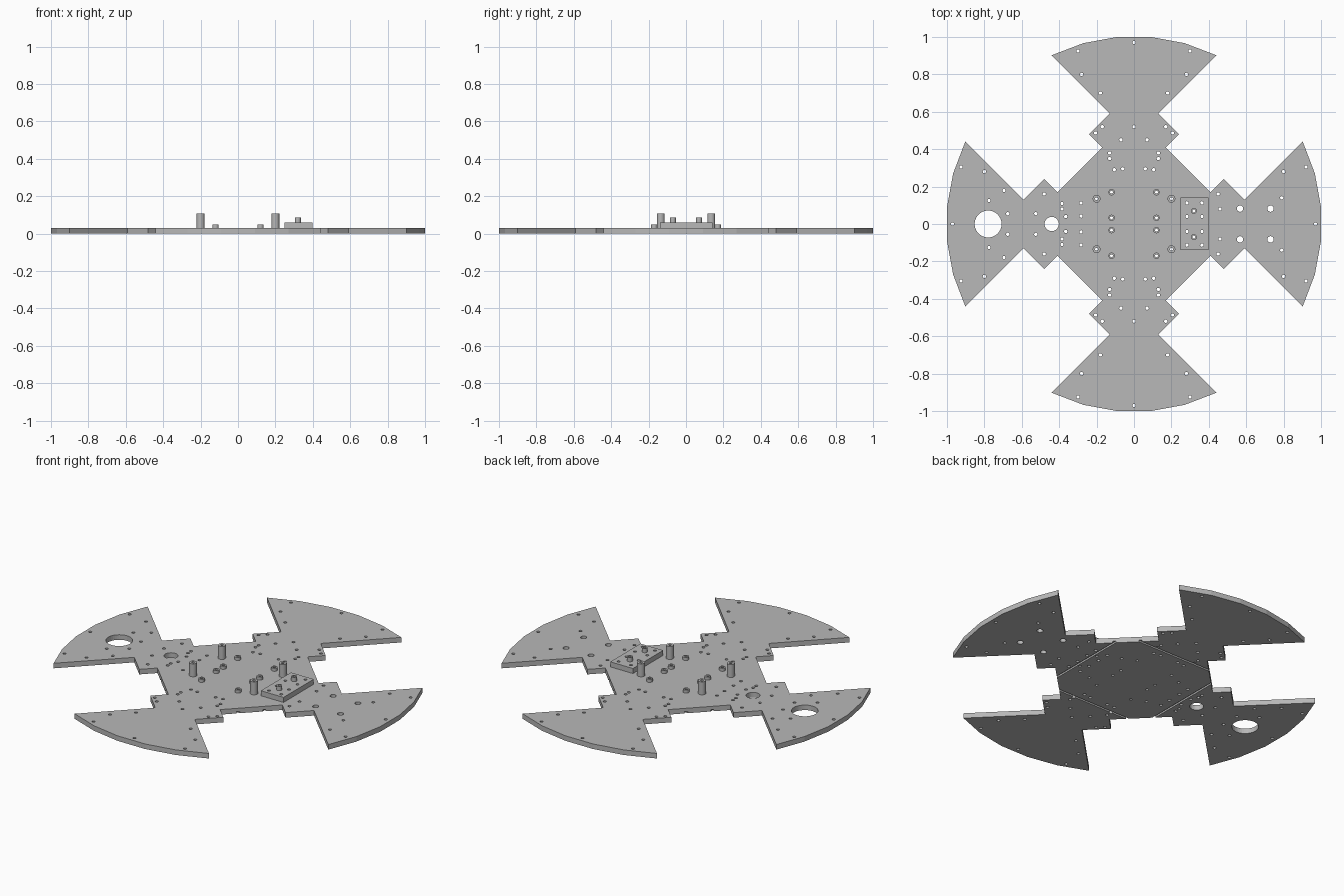
import bpy, bmesh
from math import sin, cos, pi, radians

cube = bpy.data.objects.get("Cube")
if cube:
    bpy.data.objects.remove(cube, do_unlink=True)

grey = bpy.data.materials.new("plain grey")
grey.use_nodes = True
grey.diffuse_color = (0.48, 0.48, 0.48, 1)
grey.node_tree.nodes["Principled BSDF"].inputs["Base Color"].default_value = (0.48, 0.48, 0.48, 1)


def circle(x, y, r, sides=16):
    return [(x + r * cos(2 * pi * i / sides), y + r * sin(2 * pi * i / sides)) for i in range(sides)]


def slab(name, loops, z0, z1, smooth=False):
    """Extrude a flat outline with holes from z0 to z1."""
    curve = bpy.data.curves.new(name, "CURVE")
    curve.dimensions = "2D"
    curve.fill_mode = "BOTH"
    curve.extrude = (z1 - z0) / 2
    for loop in loops:
        spline = curve.splines.new("POLY")
        spline.points.add(len(loop) - 1)
        for point, (x, y) in zip(spline.points, loop):
            point.co = (x, y, 0, 1)
        spline.use_cyclic_u = True
    temp = bpy.data.objects.new(name + " outline", curve)
    bpy.context.collection.objects.link(temp)
    bpy.context.view_layer.update()
    graph = bpy.context.evaluated_depsgraph_get()
    mesh = bpy.data.meshes.new_from_object(temp.evaluated_get(graph))
    bpy.data.objects.remove(temp, do_unlink=True)

    bm = bmesh.new()
    bm.from_mesh(mesh)
    bmesh.ops.remove_doubles(bm, verts=bm.verts, dist=0.0001)
    bmesh.ops.recalc_face_normals(bm, faces=bm.faces)
    bmesh.ops.translate(bm, verts=bm.verts, vec=(0, 0, (z0 + z1) / 2))
    for face in bm.faces:
        face.smooth = False
    bm.to_mesh(mesh)
    bm.free()
    mesh.name = name
    mesh.materials.clear()
    mesh.materials.append(grey)
    obj = bpy.data.objects.new(name, mesh)
    bpy.context.collection.objects.link(obj)
    if smooth:
        bpy.ops.object.select_all(action="DESELECT")
        obj.select_set(True)
        bpy.context.view_layer.objects.active = obj
        bpy.ops.object.shade_smooth_by_angle(angle=radians(35))
    return obj


def mirrored(points, both=False):
    """Reflect points in y, and also in x when both is set."""
    found = set()
    for x, y in points:
        for sx in ((1, -1) if both else (1,)):
            for sy in (1, -1):
                found.add((sx * x + 0.0, sy * y + 0.0))
    return sorted(found)


# Plate outline: one arm, turned four times
TOP = 0.03
rim = [(1.004 * cos(radians(a)), 1.004 * sin(radians(a))) for a in (-26.05, -15.6, -5.2, 5.2, 15.6, 26.05)]
arm = [(0.41, -0.17), (0.48, -0.24), (0.59, -0.13)] + rim + [(0.59, 0.13), (0.48, 0.24), (0.41, 0.17)]
outline = []
for turn in range(4):
    for x, y in arm:
        for _ in range(turn):
            x, y = -y, x
        outline.append((x, y))

# Screw holes on the front and back arms, the left arm and the right arm
arm_holes = [(0, .97), (.3, .925), (.28, .8), (.18, .7), (0, .52), (.17, .52), (.205, .487),
             (.07, .45), (.13, .38), (.13, .35), (.105, .29), (.06, .295)]
left_holes = [(.97, 0), (.92, .305), (.8, .28), (.79, .14), (.45, .16), (.46, .08)]
right_holes = [(-.97, 0), (-.925, .305), (-.8, .28), (-.695, .18), (-.775, .125), (-.675, .055),
               (-.525, .055), (-.48, .16), (-.385, .11), (-.283, .112), (-.385, .08),
               (-.365, .04), (-.283, .042)]
small_holes = mirrored(arm_holes, True) + mirrored(left_holes + right_holes)
wide_holes = mirrored([(.567, .082), (.73, .082)])

# Post and block positions
tall_posts = mirrored([(.2, .135)], True)
short_posts = mirrored([(.12, .17), (.12, .033)], True)
block_posts = mirrored([(.32, .07)])
block_holes = mirrored([(.283, .113), (.283, .04), (.363, .113), (.363, .04)])
BORE = 0.008

bores = [circle(x, y, BORE) for x, y in tall_posts + short_posts + block_posts]
holes = [circle(x, y, 0.009, 12) for x, y in small_holes + block_holes]
holes += [circle(x, y, 0.017) for x, y in wide_holes]
holes += [circle(-.78, 0, 0.072, 40), circle(-.44, 0, 0.038, 28)]
plate = slab("base plate", [outline] + holes + bores, 0, TOP)

# Fold grooves across the underside of each arm
bm = bmesh.new()
for x, y in ((.34, 0), (-.34, 0), (0, .34), (0, -.34)):
    box = bmesh.ops.create_cube(bm, size=1)["verts"]
    size = (0.012, 0.56, 0.02) if x else (0.56, 0.012, 0.02)
    bmesh.ops.scale(bm, vec=size, verts=box)
    bmesh.ops.translate(bm, vec=(x, y, 0), verts=box)
mesh = bpy.data.meshes.new("groove cutter")
bm.to_mesh(mesh)
bm.free()
cutter = bpy.data.objects.new("groove cutter", mesh)
bpy.context.collection.objects.link(cutter)
cutter.hide_render = True
cutter.hide_viewport = True
cutter.display_type = "WIRE"
cut = plate.modifiers.new("fold grooves", "BOOLEAN")
cut.operation = "DIFFERENCE"
cut.solver = "EXACT"
cut.use_self = True
cut.object = cutter

# Raised mounting block
edge = [(.248, -.14), (.397, -.14), (.397, .143), (.248, .143)]
block_cuts = [circle(x, y, 0.009, 12) for x, y in block_holes]
block_cuts += [circle(x, y, BORE) for x, y in block_posts]
slab("mounting block", [edge] + block_cuts, TOP, 0.06)

# Hollow posts
for name, spots, radius, z0, z1 in (("tall post", tall_posts, 0.021, TOP, 0.107),
                                    ("short post", short_posts, 0.017, TOP, 0.048),
                                    ("block post", block_posts, 0.016, 0.06, 0.085)):
    for x, y in spots:
        slab(name, [circle(x, y, radius, 20), circle(x, y, BORE)], z0, z1, True)
